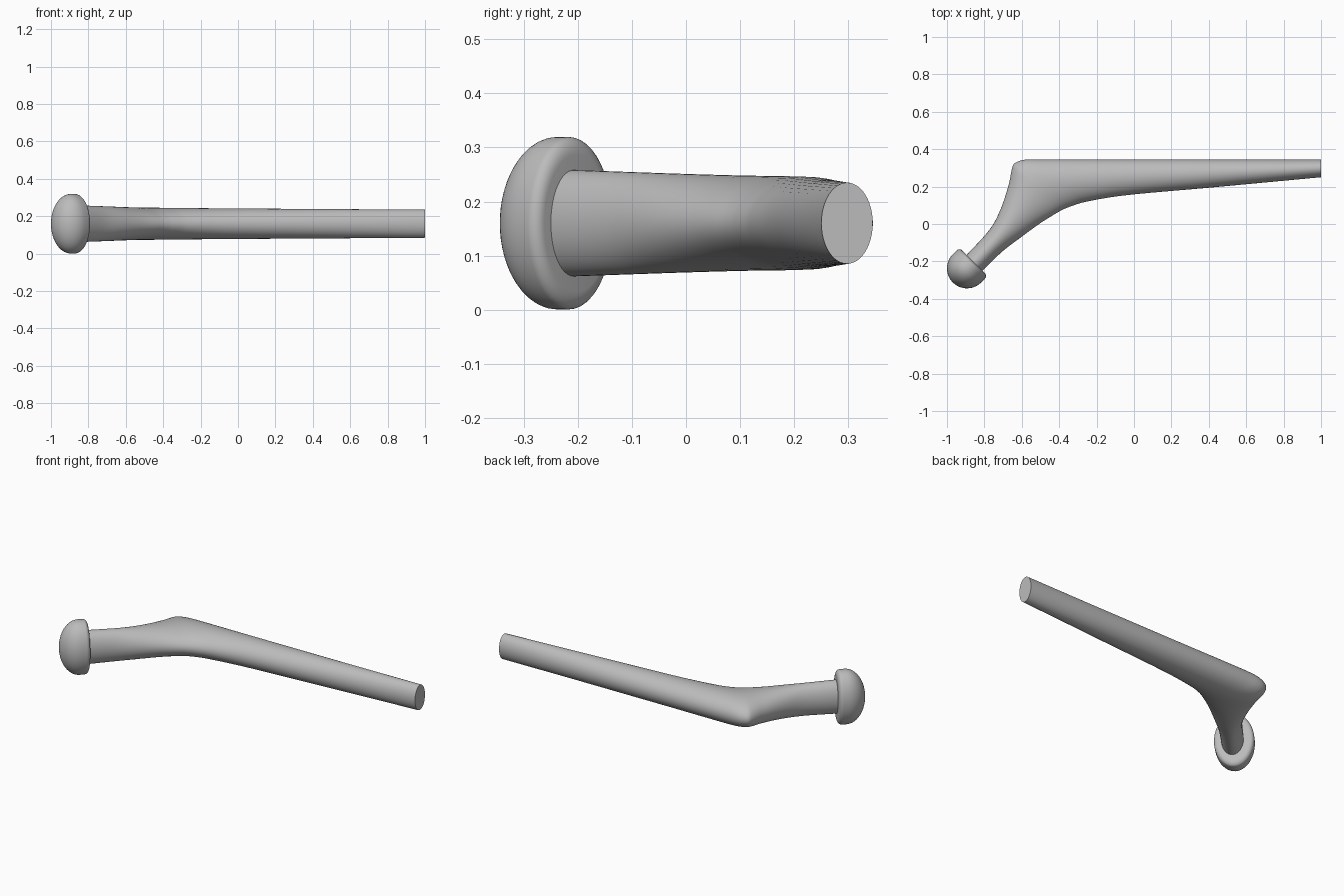
import bpy, bmesh, math
from mathutils import Vector

cube = bpy.data.objects.get("Cube")
if cube:
    bpy.data.objects.remove(cube, do_unlink=True)

MID = 0.16  # height of the symmetry plane

metal = bpy.data.materials.new("brushed_grey_metal")
metal.use_nodes = True
grey = (0.5, 0.5, 0.5, 1)
metal.diffuse_color = grey
metal.node_tree.nodes["Principled BSDF"].inputs["Base Color"].default_value = grey


def loft(name, rings, angle):
    """Skin a list of closed rings and cap both ends."""
    bm = bmesh.new()
    loops = [[bm.verts.new(p) for p in ring] for ring in rings]
    for a, b in zip(loops, loops[1:]):
        n = len(a)
        for i in range(n):
            j = (i + 1) % n
            bm.faces.new((a[i], a[j], b[j], b[i]))
    bm.faces.new(loops[0])
    bm.faces.new(loops[-1])
    bmesh.ops.recalc_face_normals(bm, faces=bm.faces)
    mesh = bpy.data.meshes.new(name)
    bm.to_mesh(mesh)
    bm.free()
    mesh.materials.append(metal)
    obj = bpy.data.objects.new(name, mesh)
    bpy.context.collection.objects.link(obj)
    bpy.ops.object.select_all(action="DESELECT")
    obj.select_set(True)
    bpy.context.view_layer.objects.active = obj
    bpy.ops.object.shade_smooth_by_angle(angle=math.radians(angle))
    return obj


def ellipse(centre, side, half_height, n=48):
    """Ring spanned by a horizontal side vector and the z axis."""
    up = Vector((0, 0, half_height))
    return [centre + side * math.cos(t) + up * math.sin(t)
            for t in (2 * math.pi * i / n for i in range(n))]


def smooth_path(rows, steps=6):
    """Catmull-Rom through the rows, with chord-scaled tangents."""
    def gap(i):
        return max(1e-6, math.dist(rows[i], rows[i + 1]))

    def slope(i):
        lo, hi = max(i - 1, 0), min(i + 1, len(rows) - 1)
        span = sum(gap(k) for k in range(lo, hi))
        return [(b - a) / span for a, b in zip(rows[lo], rows[hi])]

    out = []
    for i in range(len(rows) - 1):
        h, m0, m1 = gap(i), slope(i), slope(i + 1)
        for k in range(steps):
            t = k / steps
            out.append([
                (2*t**3 - 3*t**2 + 1) * p + (t**3 - 2*t**2 + t) * h * u
                + (3*t**2 - 2*t**3) * q + (t**3 - t**2) * h * v
                for p, q, u, v in zip(rows[i], rows[i + 1], m0, m1)])
    return out + [list(rows[-1])]


# Stem: back edge x, y, front edge x, y, half height
stations = [
    (-0.93, -0.20, -0.845, -0.285, 0.099),
    (-0.89, -0.16, -0.805, -0.245, 0.098),
    (-0.77, -0.027, -0.705, -0.148, 0.094),
    (-0.715, 0.075, -0.61, -0.075, 0.091),
    (-0.67, 0.21, -0.50, 0.005, 0.088),
    (-0.65, 0.305, -0.42, 0.055, 0.087),
    (-0.635, 0.327, -0.39, 0.072, 0.0865),
    (-0.59, 0.343, -0.35, 0.09, 0.086),
    (-0.50, 0.345, -0.27, 0.116, 0.085),
    (-0.10, 0.345, -0.05, 0.153, 0.082),
    (0.40, 0.345, 0.40, 0.194, 0.079),
    (1.0, 0.345, 1.0, 0.25, 0.075),
]
rings = []
for bx, by, fx, fy, h in smooth_path(stations):
    back, front = Vector((bx, by, MID)), Vector((fx, fy, MID))
    rings.append(ellipse((back + front) / 2, (back - front) / 2, h))
loft("stem", rings, 40)

# Head: domed cap with a flat, round-edged underside, taller than wide
axis = Vector((-1, -1, 0)).normalized()
across = Vector((-1, 1, 0)).normalized()
centre = Vector((-0.893, -0.237, MID))
RADIUS, STRETCH, EDGE = 0.107, 1.49, 0.022
profile = []
for i in range(7):
    a = math.pi / 2 * i / 6
    profile.append((-0.028 - EDGE * math.cos(a), RADIUS - EDGE + EDGE * math.sin(a)))
for i in range(15):
    a = math.pi / 2 * i / 14.3
    profile.append((RADIUS * math.sin(a), RADIUS * math.cos(a)))
loft("head", [ellipse(centre + axis * t, across * r, r * STRETCH)
              for t, r in profile], 40)
